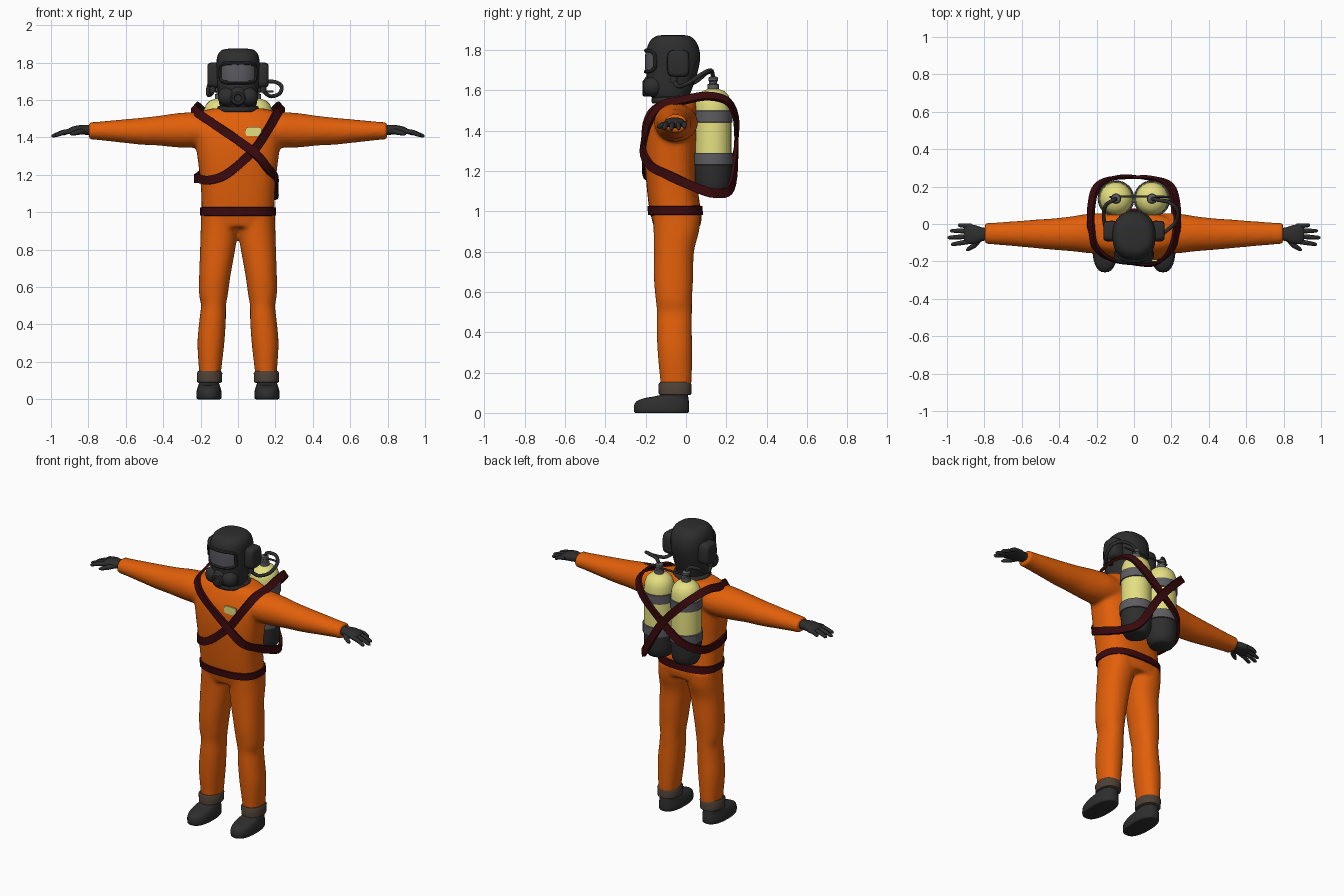
import bpy, bmesh, math
from mathutils import Vector as V, Matrix

if "Cube" in bpy.data.objects:
    bpy.data.objects.remove(bpy.data.objects["Cube"])

X, Y, Z = V((1, 0, 0)), V((0, 1, 0)), V((0, 0, 1))


def material(name, rgb):
    m = bpy.data.materials.new(name)
    m.diffuse_color = (*rgb, 1)
    m.use_nodes = True
    m.node_tree.nodes["Principled BSDF"].inputs["Base Color"].default_value = m.diffuse_color
    return m


ORANGE = material("suit orange", (0.76, 0.115, 0.003))
RED = material("strap dark red", (0.042, 0.003, 0.004))
BLACK = material("rubber black", (0.027, 0.027, 0.027))
YELLOW = material("tank yellow", (0.78, 0.74, 0.22))
GREY = material("metal grey", (0.11, 0.11, 0.12))
GLASS = material("visor grey", (0.10, 0.10, 0.115))
BROWN = material("cuff brown", (0.075, 0.052, 0.036))


def spline(pts, steps=6, closed=False):
    """Catmull-Rom through tuples of any length."""
    n, out = len(pts), []
    for i in range(n if closed else n - 1):
        q = [pts[(i + k) % n] if closed else pts[min(max(i + k, 0), n - 1)] for k in (-1, 0, 1, 2)]
        for s in range(steps):
            t = s / steps
            out.append(tuple(0.5 * (2 * b + (c - a) * t + (2 * a - 5 * b + 4 * c - d) * t * t
                                    + (3 * b - a - 3 * c + d) * t ** 3) for a, b, c, d in zip(*q)))
    return out if closed else out + [tuple(pts[-1])]


def ring(c, u, v, n=2.0, sides=28):
    """Superellipse around c with half axes u and v."""
    out = []
    for i in range(sides):
        a = 2 * math.pi * i / sides
        p, q = math.cos(a), math.sin(a)
        out.append(V(c) + u * math.copysign(abs(p) ** (2 / n), p) + v * math.copysign(abs(q) ** (2 / n), q))
    return out


def loft(bm, rings, closed=False):
    vs = [[bm.verts.new(p) for p in r] for r in rings]
    m = len(vs[0])
    for i in range(len(vs) if closed else len(vs) - 1):
        a, b = vs[i], vs[(i + 1) % len(vs)]
        for j in range(m):
            bm.faces.new((a[j], a[(j + 1) % m], b[(j + 1) % m], b[j]))
    if not closed:
        bm.faces.new(vs[0][::-1])
        bm.faces.new(vs[-1])


def tube(bm, pts, radii, closed=False, sides=10):
    pts, N, rings = [V(p) for p in pts], None, []
    for i, p in enumerate(pts):
        a = pts[i - 1] if i or closed else p
        b = pts[(i + 1) % len(pts)] if closed or i < len(pts) - 1 else p
        T = (b - a).normalized()
        N = N or (Z if abs(T.z) < 0.9 else X)
        N = (N - T * N.dot(T)).normalized()
        r = radii[i] if isinstance(radii, list) else radii
        rings.append(ring(p, N * r, T.cross(N) * r, sides=sides))
    loft(bm, rings, closed)


def upright(bm, profile, n=2.3, cx=0, steps=4):
    """Vertical loft from (z, half width, front y, back y)."""
    loft(bm, [ring((cx, (f + b) / 2, z), X * w, Y * (b - f) / 2, n) for z, w, f, b in spline(profile, steps)])


def lathe(bm, cx, cy, prof, sides=32):
    loft(bm, [ring((cx, cy, z), X * r, Y * r, sides=sides) for z, r in prof])


def finish(bm, name, mat, angle=40):
    bmesh.ops.recalc_face_normals(bm, faces=bm.faces)
    me = bpy.data.meshes.new(name)
    bm.to_mesh(me)
    bm.free()
    me.materials.append(mat)
    me.shade_smooth()
    me.set_sharp_from_angle(angle=math.radians(angle))
    ob = bpy.data.objects.new(name, me)
    bpy.context.collection.objects.link(ob)
    return ob


# Suit: torso, sleeves and trouser legs fused into one smooth skin
bm = bmesh.new()
upright(bm, [(0.92, .185, -.16, .07), (0.97, .198, -.172, .078), (1.03, .195, -.185, .07), (1.15, .2, -.198, .055),
             (1.3, .218, -.207, .058), (1.42, .236, -.198, .062), (1.49, .236, -.172, .062),
             (1.53, .215, -.15, .055), (1.555, .14, -.13, .04)], 2.6)
SLEEVE = [(.12, -.05, 1.44, .105, .085), (.22, -.05, 1.44, .108, .095), (.32, -.052, 1.438, .095, .092),
          (.42, -.054, 1.436, .085, .08), (.52, -.053, 1.433, .077, .072), (.64, -.052, 1.434, .067, .06),
          (.76, -.051, 1.435, .058, .048), (.797, -.051, 1.435, .058, .048)]
LEG = [(.1, .15, -.052, .055, .072), (.16, .149, -.05, .06, .078), (.3, .145, -.055, .072, .086),
       (.42, .136, -.058, .071, .087), (.5, .131, -.057, .067, .087), (.56, .131, -.06, .077, .09),
       (.66, .124, -.062, .084, .097), (.8, .109, -.06, .094, .1), (.9, .1, -.048, .1, .113),
       (.98, .096, -.046, .1, .118)]
for s in (-1, 1):
    loft(bm, [ring((s * x, y, z), Y * ry, Z * rz) for x, y, z, ry, rz in spline(SLEEVE, 4)])
    loft(bm, [ring((s * x, y, z), X * rx, Y * ry, 2.2) for z, x, y, rx, ry in spline(LEG, 4)])
suit = finish(bm, "suit", ORANGE)
mod = suit.modifiers.new("fuse", 'REMESH')
mod.mode, mod.voxel_size, mod.use_smooth_shade = 'VOXEL', 0.011, True
mod = suit.modifiers.new("soften", 'SMOOTH')
mod.factor, mod.iterations = 0.5, 6

# Belt
bm = bmesh.new()
upright(bm, [(.98, .19, -.178, .076), (.983, .202, -.188, .084), (1.025, .202, -.192, .082), (1.028, .19, -.18, .07)],
        2.6, steps=1)
finish(bm, "belt", RED)

# Gloves, cuffs and boots
FINGERS = [(-.012, .94, -.006, 1.418), (-.038, .982, -.036, 1.409), (-.066, .997, -.073, 1.406),
           (-.092, .978, -.11, 1.41)]
for s, side in ((-1, "left"), (1, "right")):
    bm = bmesh.new()
    loft(bm, [ring((s * x, y, z), Y * ry, Z * rz, 2.4, 16) for x, y, z, ry, rz in spline(
        [(.77, -.053, 1.44, .032, .026), (.81, -.055, 1.44, .036, .026), (.85, -.056, 1.44, .05, .025),
         (.89, -.054, 1.436, .052, .02), (.91, -.053, 1.432, .04, .012)], 3)])
    for y0, x1, y1, z1 in FINGERS:
        a, b = V((s * .87, y0, 1.437)), V((s * x1, y1, z1))
        mid = a.lerp(b, .55) + Z * .006
        tube(bm, [a, mid, a.lerp(b, .93), b], [.014, .013, .010, .004])
    tube(bm, [(s * .82, -.075, 1.435), (s * .855, -.115, 1.428), (s * .885, -.134, 1.42), (s * .897, -.14, 1.416)],
         [.016, .015, .011, .004])
    finish(bm, side + "_glove", BLACK, 60)

    bm = bmesh.new()
    upright(bm, [(.088, .058, -.125, .018), (.092, .066, -.135, .026), (.14, .068, -.137, .028),
                 (.152, .06, -.13, .022)], 2.2, s * .152, 1)
    finish(bm, side + "_boot_cuff", BROWN)

    bm = bmesh.new()
    upright(bm, [(0, .06, -.25, .008), (.006, .066, -.257, .015), (.035, .067, -.258, .016), (.058, .063, -.245, .014),
                 (.075, .057, -.2, .012), (.088, .053, -.13, .01), (.12, .05, -.11, .01)], 2.4, s * .155, 2)
    finish(bm, side + "_boot", BLACK)

# Hooded mask
HEAD = spline([(1.545, .085, -.155, .01), (1.58, .1, -.18, .02), (1.63, .107, -.194, .038), (1.7, .112, -.197, .06),
               (1.76, .115, -.198, .07), (1.81, .115, -.193, .064), (1.845, .106, -.178, .047),
               (1.868, .084, -.15, .02), (1.875, .045, -.11, -.02)], 4)


def face_y(x, z):
    for a, b in zip(HEAD, HEAD[1:]):
        if a[0] <= z <= b[0]:
            w, f, k = (p + (q - p) * (z - a[0]) / (b[0] - a[0]) for p, q in zip(a[1:], b[1:]))
            return (f + k) / 2 - (k - f) / 2 * max(0, 1 - abs(x / w) ** 2.3) ** (1 / 2.3)


bm = bmesh.new()
upright(bm, HEAD, steps=1)
finish(bm, "hood", BLACK, 60)

bm = bmesh.new()
upright(bm, [(1.535, .105, -.165, .04), (1.545, .113, -.172, .045), (1.565, .108, -.168, .04),
             (1.572, .09, -.15, .03)], 2.1, steps=2)
finish(bm, "neck_collar", BLACK)

# Visor glass and its rim
bm = bmesh.new()
grid = [[bm.verts.new((x := .0088 * i, face_y(x, 1.745 + .0115 * j) - .005, 1.745 + .0115 * j))
         for i in range(-10, 11)] for j in range(-4, 5)]
for a, b in zip(grid, grid[1:]):
    for i in range(20):
        bm.faces.new((a[i], a[i + 1], b[i + 1], b[i]))
finish(bm, "visor", GLASS)
bm = bmesh.new()
rim = [V((p.x, face_y(p.x, p.z) - .003, p.z)) for p in ring((0, 0, 1.745), X * .094, Z * .052, 5, 48)]
tube(bm, rim, .010, True, 8)
finish(bm, "visor_rim", BLACK)

# Breathing pieces: two cheek filters and a centre valve
bm = bmesh.new()
for c, r in (((-.058, -.165, 1.618), .05), ((.058, -.165, 1.618), .05), ((0, -.165, 1.63), .05)):
    bmesh.ops.create_uvsphere(bm, u_segments=20, v_segments=12, radius=r, matrix=Matrix.Translation(c))
loft(bm, [ring((0, y, 1.61), X * r, Z * r) for y, r in ((-.17, .042), (-.21, .04), (-.217, .033), (-.217, .022),
                                                         (-.212, .018))])
finish(bm, "mask_filters", BLACK)

# Ear units
for s, side in ((-1, "left"), (1, "right")):
    bm = bmesh.new()
    loft(bm, [ring((s * x, -.038, 1.733), Y * a, Z * b, 4, 32) for x, a, b in
              ((.09, .05, .063), (.115, .056, .068), (.15, .054, .066), (.16, .048, .06), (.164, .038, .05))])
    tube(bm, [(s * .135, -.06, 1.69), (s * .135, -.06, 1.64)], .018)
    finish(bm, side + "_ear_unit", BLACK)

# Twin air tanks
CY = .135
for s, side in ((-1, "left"), (1, "right")):
    cx = s * .096
    parts = (("tank", YELLOW, [(1.2, .09), (1.51, .09), (1.545, .087), (1.575, .076), (1.595, .056), (1.608, .025)]),
             ("tank_base", BLACK, [(1.083, .055), (1.09, .07), (1.115, .083), (1.15, .09), (1.235, .092)]),
             ("tank_lower_band", GREY, [(1.23, .091), (1.232, .098), (1.288, .098), (1.29, .089)]),
             ("tank_upper_band", GREY, [(1.44, .089), (1.442, .096), (1.498, .096), (1.5, .089)]),
             ("tank_valve", GREY, [(1.6, .028), (1.63, .028), (1.633, .02), (1.645, .02), (1.648, .024),
                                   (1.662, .024), (1.668, .016)]))
    for name, mat, prof in parts:
        bm = bmesh.new()
        lathe(bm, cx, CY, prof)
        finish(bm, f"{side}_{name}", mat)

# Hoses and the bar joining both valves
HOSES = {"left_hose": [(-.096, .135, 1.65), (-.11, .128, 1.69), (-.15, .1, 1.685), (-.162, .05, 1.645),
                       (-.155, -.01, 1.625), (-.137, -.06, 1.64)],
         "right_hose": [(.096, .135, 1.65), (.12, .13, 1.69), (.19, .115, 1.698), (.232, .07, 1.675),
                        (.222, .01, 1.635), (.175, -.035, 1.62), (.137, -.06, 1.645)],
         "valve_bar": [(-.13, .145, 1.645), (0, .147, 1.645), (.19, .145, 1.645)]}
for name, pts in HOSES.items():
    bm = bmesh.new()
    tube(bm, spline(pts, 8), .006 if "bar" in name else .0105)
    finish(bm, name, BLACK, 60)

# Harness: two slanted loops over body and tanks
LOOPS = {"harness_right": [(.23, -.02, 1.55), (.208, -.12, 1.525), (.16, -.185, 1.44), (.08, -.21, 1.325),
                           (-.06, -.207, 1.205), (-.155, -.176, 1.172), (-.21, -.09, 1.18), (-.228, .01, 1.18),
                           (-.212, .14, 1.19), (-.13, .238, 1.255), (0, .25, 1.36), (.13, .244, 1.475),
                           (.2, .2, 1.55), (.228, .1, 1.572)],
         "harness_left": [(-.23, -.02, 1.545), (-.208, -.12, 1.525), (-.12, -.19, 1.465), (.08, -.218, 1.325),
                          (.16, -.185, 1.235), (.2, -.1, 1.185), (.21, .02, 1.13), (.198, .14, 1.09),
                          (.14, .225, 1.12), (.01, .252, 1.33), (-.12, .248, 1.475), (-.2, .2, 1.55),
                          (-.228, .1, 1.57)]}
for name, pts in LOOPS.items():
    path = [V(p) for p in spline(pts, 6, True)]
    bm, rings = bmesh.new(), []
    for i, p in enumerate(path):
        T = (path[(i + 1) % len(path)] - path[i - 1]).normalized()
        N = V((p.x, p.y - .02, max(0, p.z - 1.42) * 1.5))
        N = (N - T * N.dot(T)).normalized()
        W = T.cross(N) * .023
        rings.append([p + W + N * .007, p - W + N * .007, p - W - N * .009, p + W - N * .009])
    loft(bm, rings, True)
    finish(bm, name, RED)

# Chest badge plate
bm = bmesh.new()
loft(bm, [ring((.083, y, 1.431), X * .042, Z * .024, 6) for y in (-.2, -.191)])
finish(bm, "chest_badge", YELLOW)
